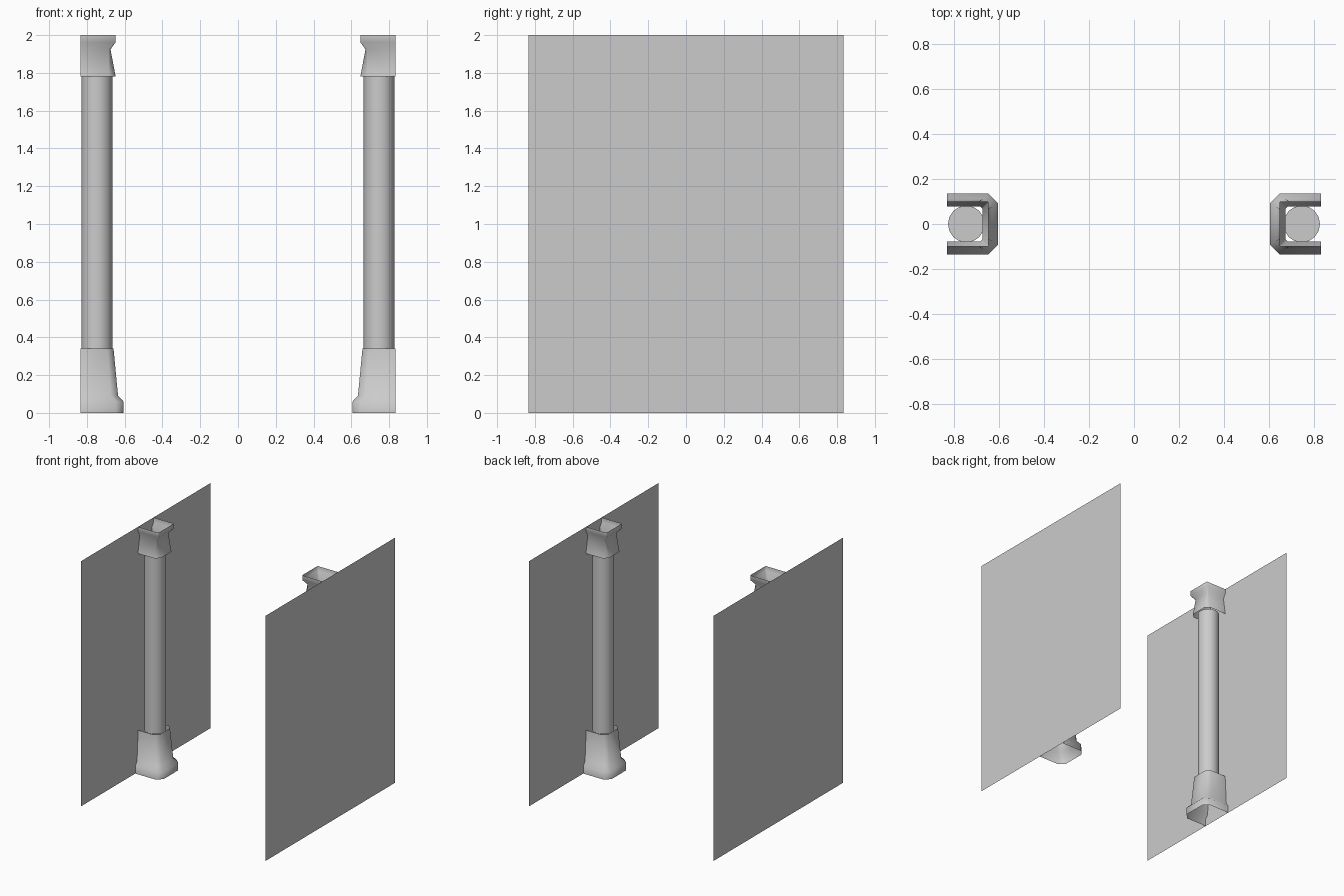
import bpy, bmesh, math

if "Cube" in bpy.data.objects:
    bpy.data.objects.remove(bpy.data.objects["Cube"])

WALL = 0.833   # x of each wall plane, also its half depth


def make_object(name, bm, smooth=True):
    bmesh.ops.recalc_face_normals(bm, faces=bm.faces)
    me = bpy.data.meshes.new(name)
    bm.to_mesh(me)
    bm.free()
    ob = bpy.data.objects.new(name, me)
    bpy.context.collection.objects.link(ob)
    if smooth:
        bpy.ops.object.select_all(action='DESELECT')
        ob.select_set(True)
        bpy.context.view_layer.objects.active = ob
        bpy.ops.object.shade_smooth_by_angle(angle=math.radians(50))
    return ob


def fitting(name, side, levels):
    """Open shell against the wall; levels = (z, projection, half width, chamfer)."""
    bm = bmesh.new()
    rings = []
    for z, d, w, c in levels:
        plan = [(0, -w), (d - c, -w), (d, c - w), (d, w - c), (d - c, w), (0, w)]
        rings.append([bm.verts.new((side * (WALL - p), y, z)) for p, y in plan])
    for a, b in zip(rings, rings[1:]):
        for i in range(5):
            bm.faces.new((a[i], a[i + 1], b[i + 1], b[i]))
    make_object(name, bm)


BASE = [(0, 0.227, 0.135, 0.042), (0.06, 0.227, 0.135, 0.042),
        (0.09, 0.198, 0.112, 0.038), (0.34, 0.174, 0.098, 0.034)]
CAPITAL = [(1.782, 0.185, 0.1, 0.034), (1.925, 0.158, 0.077, 0.01),
           (1.962, 0.185, 0.1, 0.004), (2.0, 0.185, 0.1, 0.004)]

for side, label in ((-1, "left"), (1, "right")):
    # Thin wall sheet
    bm = bmesh.new()
    x = side * WALL
    bm.faces.new([bm.verts.new(p) for p in (
        (x, -WALL, 0), (x, WALL, 0), (x, WALL, 2), (x, -WALL, 2))])
    if bm.faces:
        wall = make_object(label + "_wall", bm, smooth=False)

    # Flared foot and capital
    fitting(label + "_base", side, BASE)
    fitting(label + "_capital", side, CAPITAL)

    # Round shaft
    bpy.ops.mesh.primitive_cylinder_add(
        vertices=16, radius=0.082, depth=1.46, location=(side * 0.747, 0, 1.06))
    bpy.context.object.name = label + "_shaft"
    bpy.ops.object.shade_smooth_by_angle(angle=math.radians(50))
